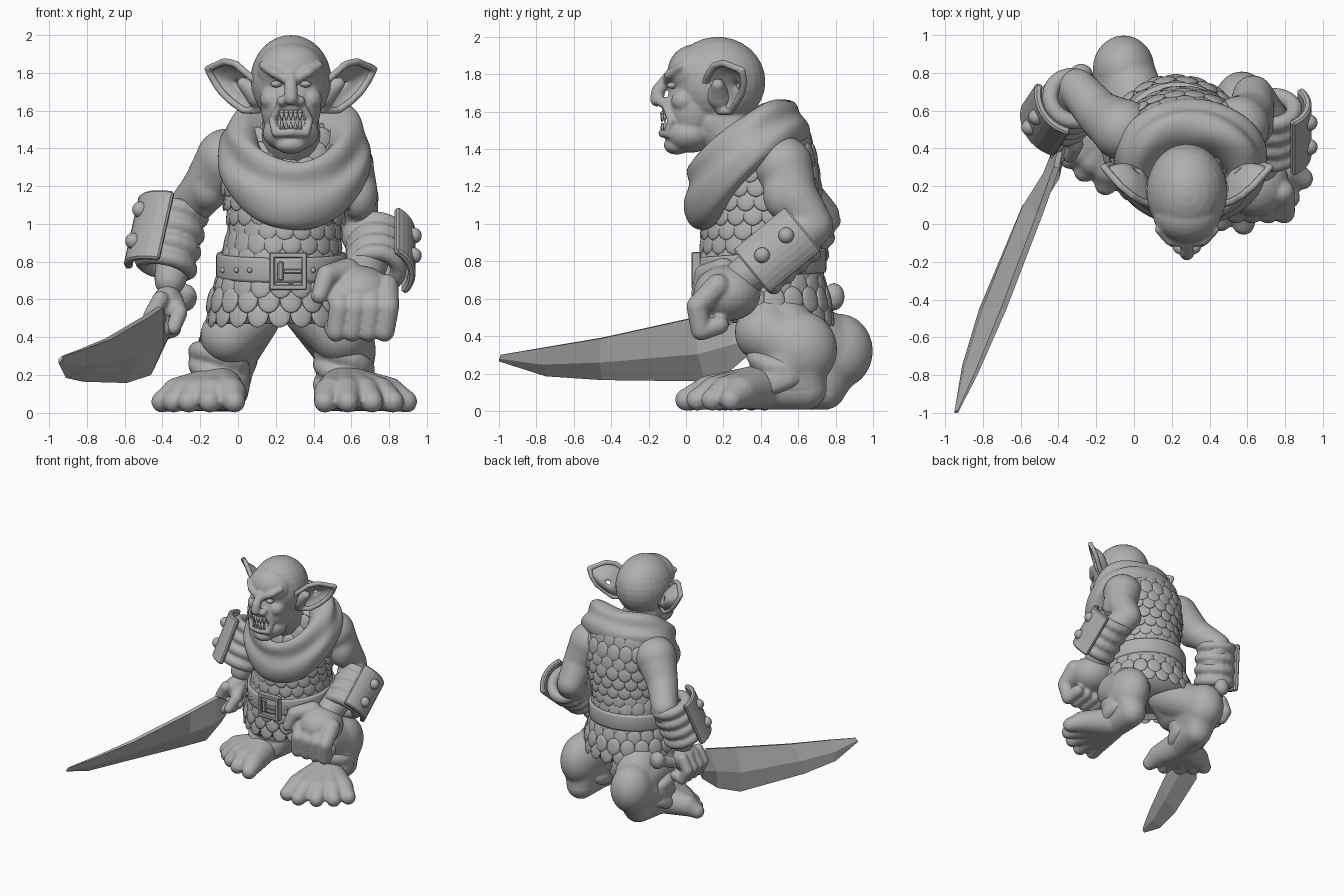
import bpy, bmesh, math
from mathutils import Vector as V, Matrix as M

if "Cube" in bpy.data.objects:
    bpy.data.objects.remove(bpy.data.objects["Cube"], do_unlink=True)
GREY = (0.43, 0.43, 0.43, 1)
mat = bpy.data.materials.new("stone_grey")
mat.use_nodes = True
mat.diffuse_color = GREY
mat.node_tree.nodes["Principled BSDF"].inputs["Base Color"].default_value = GREY

def turn(n):
    return [math.tau * i / n for i in range(n)]

def modify(ob, kind, **settings):
    mod = ob.modifiers.new(kind.title(), kind)
    for key, value in settings.items():
        setattr(mod, key, value)

def finish(name, bm, smooth=True):
    bmesh.ops.recalc_face_normals(bm, faces=bm.faces)
    me = bpy.data.meshes.new(name)
    bm.to_mesh(me)
    bm.free()
    me.materials.append(mat)
    ob = bpy.data.objects.new(name, me)
    bpy.context.collection.objects.link(ob)
    if smooth:
        me.shade_smooth()
    return ob

def bridge(bm, rings, caps=True):
    vs = [[bm.verts.new(p) for p in r] for r in rings]
    n = len(vs[0])
    for a, b in zip(vs, vs[1:]):
        for i in range(n):
            bm.faces.new((a[i], a[(i + 1) % n], b[(i + 1) % n], b[i]))
    if caps:
        bm.faces.new(vs[0])
        bm.faces.new(vs[-1])

def loft(name, rings, caps=False, smooth=True):
    bm = bmesh.new()
    bridge(bm, rings, caps)
    return finish(name, bm, smooth)

def blob(bm, loc, radii, rot=M.Identity(4), seg=16):
    if max(radii) > .13:
        seg = 28
    m = M.Translation(loc) @ rot @ M.Diagonal((*radii, 1))
    rows = seg // 2
    tilts = [.12 + (math.pi - .24) * k / rows for k in range(rows + 1)]
    bridge(bm, [[m @ V((math.sin(t) * math.cos(a), math.sin(t) * math.sin(a), math.cos(t)))
                 for a in turn(seg)] for t in tilts])

def limb(bm, pts):
    """Round-jointed tapered tube through (x, y, z, radius) points."""
    for p in pts:
        blob(bm, p[:3], (p[3],) * 3)
    for p, q in zip(pts, pts[1:]):
        a, b = V(p[:3]), V(q[:3])
        u = (b - a).orthogonal().normalized()
        w = (b - a).normalized().cross(u)
        bridge(bm, [[c + (u * math.cos(t) + w * math.sin(t)) * r for t in turn(20)]
                    for c, r in ((a, p[3]), (b, q[3]))])

def solid(name, tubes=(), balls=(), voxel=0, soften=5):
    """Tubes and blobs, melted into one skin when a voxel size is given."""
    bm = bmesh.new()
    for t in tubes:
        limb(bm, t)
    for b in balls:
        blob(bm, *b)
    ob = finish(name, bm)
    if voxel:
        modify(ob, 'REMESH', mode='VOXEL', voxel_size=voxel, use_smooth_shade=True)
        modify(ob, 'SMOOTH', factor=.5, iterations=soften)

# Torso: stacked ellipses (z, cx, cy, rx, ry)
BODY = [(.47, .22, .43, .35, .34), (.57, .22, .42, .38, .35), (.72, .23, .40, .32, .32),
        (.86, .23, .40, .30, .31), (1.0, .25, .40, .28, .30), (1.2, .26, .42, .33, .29),
        (1.4, .27, .44, .34, .24), (1.54, .28, .44, .2, .17)]

def body_at(z, a, off=0.0):
    lo, hi = next((p, q) for p, q in zip(BODY, BODY[1:]) if z <= q[0])
    cx, cy, rx, ry = V(lo[1:]).lerp(V(hi[1:]), (z - lo[0]) / (hi[0] - lo[0]))
    s, c = math.sin(a), math.cos(a)
    return V((cx + (rx + off) * s, cy - (ry + off) * c, z)), math.atan2(-c / ry, s / rx)

loft("torso", [[body_at(.47 + .053 * k, a)[0] for a in turn(48)] for k in range(21)], True)

# Overlapping armour scales
scales = []
for row in range(13):
    for a in turn(20):
        p, ang = body_at(.52 + .077 * row, a + (row % 2) * math.pi / 20, .004)
        rot = M.Rotation(ang - math.pi / 2, 4, 'Z') @ M.Rotation(.2, 4, 'X')
        scales.append((p, (.06, .015, .07), rot, 12))
solid("armour_scales", balls=scales)

# Belt, studs and buckle
rim = ((-.02, -.065), (.03, -.065), (.035, -.05), (.035, .05), (.03, .065), (-.02, .065))
loft("belt", [[body_at(.78, a, off)[0] + V((0, 0, h - .025 * math.cos(a))) for a in turn(48)]
              for off, h in rim])
solid("belt_studs", balls=[(body_at(.755, a, .035)[0], (.014,) * 3) for a in (-1.1, -.75, -.5, .5)])
bm = bmesh.new()
for x, z, w, h in ((-.085, 0, .03, .2), (.085, 0, .03, .2), (0, -.085, .2, .03), (0, .085, .2, .03),
                   (.025, 0, .1, .025), (-.04, 0, .03, .1)):
    bmesh.ops.create_cube(bm, size=1, matrix=M.Translation((.265 + x, .055, .75 + z)) @ M.Diagonal((w, .05, h, 1)))
modify(finish("belt_buckle", bm, False), 'BEVEL', width=.006)

# Cowl: (front y, front z, back y, back z, half width)
COWL = [(.16, 1.2, .36, 1.45, .16), (.09, 1.3, .4, 1.58, .2), (.03, 1.35, .49, 1.68, .29),
        (-.01, 1.28, .6, 1.66, .36), (.03, 1.2, .6, 1.58, .36), (-.02, 1.14, .66, 1.55, .41),
        (-.01, 1.04, .67, 1.48, .415), (.04, .95, .65, 1.43, .39), (.14, .97, .57, 1.42, .32)]
rings = []
for k, (yf, zf, yb, zb, rx) in enumerate(COWL):
    rings.append([])
    for a in turn(40):
        drape = ((1 + math.cos(a)) / 2) ** 1.6
        fold = .012 * math.sin(4 * a + 2 * k)
        rings[-1].append((.3 + (rx + fold) * math.sin(a), (yf + yb) / 2 - (yb - yf) / 2 * math.cos(a),
                          zb + (zf - zb) * drape + fold))
modify(loft("cowl", rings), 'SUBSURF', levels=2)

# Head
X = .28
tubes = [[(X, .16, 1.55, .15), (X, .34, 1.38, .16)],
         [(X, -.09, 1.79, .03), (X, -.15, 1.71, .036), (X, -.155, 1.665, .038)]]
balls = [((X, .17, 1.76), (.215, .255, .24)), ((X, .05, 1.81), (.18, .15, .15)),
         ((X, .04, 1.62), (.16, .145, .2)), ((X, -.04, 1.615), (.09, .09, .045)),
         ((X, .02, 1.48), (.15, .135, .1)), ((X, -.05, 1.42), (.085, .07, .05))]
for s in (-1, 1):
    tubes += [[(X + s * .025, -.1, 1.765, .025), (X + s * .09, -.09, 1.8, .026), (X + s * .15, -.03, 1.84, .022)],
              [(X + s * .06, -.11, 1.63, .018), (X + s * .1, -.08, 1.55, .02),
               (X + s * .08, -.1, 1.48, .022), (X, -.125, 1.485, .024)]]
    balls += [((X + s * .045, -.12, 1.65), (.032, .04, .03)), ((X + s * .105, -.01, 1.66), (.06, .07, .06))]
solid("head", tubes, balls, .009)
solid("eyes", balls=[((X + s * .078, -.075, 1.74), (.03, .028, .018)) for s in (-1, 1)])
solid("teeth", [[(X + i * .024, -.125 + .004 * i * i, z, .013), (X + i * .024, -.13 + .004 * i * i, z + h, .004)]
                for i in range(-3, 4) for z, h in ((1.59, -.04), (1.5, .055 if abs(i) == 2 else .035))])

# Ears: hollow shell with a rolled rim
EAR = [(.18, .1, 1.75), (.24, .12, 1.8), (.29, .15, 1.845), (.35, .2, 1.86), (.44, .3, 1.82), (.41, .31, 1.76),
       (.37, .3, 1.7), (.32, .27, 1.65), (.25, .24, 1.6), (.17, .18, 1.6)]
for s, side in ((1, "left"), (-1, "right")):
    pts = [V((X + s * x, y, z)) for x, y, z in EAR]
    mid = sum(pts, V((0, 0, 0))) / len(pts)
    bowl = [[p.lerp(mid, t) + V((-s * d / 2, d, 0)) for p in pts]
            for t, d in ((0, 0), (.25, .025), (.5, .04), (.9, .05))]
    modify(loft(side + "_ear_shell", bowl + [[p.lerp(mid, .9) + V((-s * .04, .08, 0)) for p in pts]]
                + [[p.lerp(mid, .4) + V((-s * .03, .06, 0)) for p in pts], pts]), 'SUBSURF', levels=1)
    solid(side + "_ear_rim", [[(*p, .02) for p in pts + pts[:1]],
                              [(X + s * .17, .18, 1.68, .07), (*mid.lerp(pts[0], .4), .035)]], voxel=.01)

# Arms
solid("left_arm", [[(.56, .52, 1.31, .16), (.62, .58, 1.15, .125), (.63, .68, .99, .11),
                    (.7, .54, .88, .125), (.66, .3, .71, .105)]], [((.64, .52, 1.16), (.1, .11, .14))], .014, 8)
solid("right_arm", [[(-.06, .5, 1.34, .165), (-.18, .58, 1.18, .125), (-.3, .72, 1.04, .105),
                     (-.31, .65, .92, .115), (-.36, .56, .7, .085)]], [((-.16, .53, 1.2), (.11, .11, .13))], .014, 8)

# Hands: thumb first, then four fingers
tubes = [[(.58, .2, .75, .07), (.47, .1, .73, .055), (.43, .07, .62, .044)]]
for x in (.53, .615, .7, .785):
    tubes.append([(x, .17, .67, .065), (x + .01, .06, .56, .058), (x - .01, .08, .43, .054),
                  (x - .03, .18, .46, .05)])
solid("left_hand", tubes, [((.64, .22, .63), (.18, .18, .15))], .01)
tubes = [[(-.34, .52, .6, .05), (-.31, .42, .53, .044), (-.34, .36, .45, .038)]]
for y in (.42, .49, .565, .635):
    tubes.append([(-.41, y, .6, .045), (-.46, y, .51, .044), (-.41, y, .42, .043), (-.34, y, .44, .04)])
solid("right_hand", tubes, [((-.37, .54, .57), (.085, .13, .11))], .01)

def bracer(name, p0, p1, out, r):
    """Curved plate with studs over wrapped straps."""
    p0, p1, out = V(p0), V(p1), V(out)
    axis = (p1 - p0).normalized()
    out = (out - axis * out.dot(axis)).normalized()
    def at(t, a, rad):
        return p0.lerp(p1, t) + (out * math.cos(a) + axis.cross(out) * math.sin(a)) * rad
    arc = [-.85 + .17 * i for i in range(11)]
    section = [[at(t, a, r + .02) for a in arc] + [at(t, a, r - .02) for a in arc[::-1]] for t in (0, 1)]
    modify(loft(name + "_plate", section, True, False), 'BEVEL', width=.01, limit_method='ANGLE')
    solid(name + "_studs", balls=[(at(t, -.1, r + .015), (.043,) * 3) for t in (.28, .74)])
    solid(name + "_straps", [[(*at(t, a, r * .64), .044) for a in turn(16) + [0]]
                             for t in (.12, .37, .62, .87)], voxel=.014)

bracer("left_bracer", (.73, .36, .73), (.73, .64, .96), (1, -.1, .1), .19)
bracer("right_bracer", (-.39, .56, .74), (-.31, .68, 1.1), (-.85, -.55, 0), .2)

def leg(name, hip, knee, calf, calf_size, ankle, heel, toes):
    """Leg, ankle wraps and broad toed foot."""
    x, y, z, r = ankle
    solid(name + "_leg", [[hip, knee, (*calf, .16), ankle, heel, (*calf, .16), hip]],
          [(calf, calf_size)], .014, 10)
    solid(name + "_wraps", [[(x + .115 * math.sin(a), y + .13 * math.cos(a),
                              z - .05 + .065 * k + .05 * math.cos(a + k), .052) for a in turn(16) + [0]]
                            for k in range(3)], voxel=.014)
    base = (x, y - .08, .13, .125)
    tubes = [[heel, base]]
    for tx, ty in toes:
        knuckle = (x + (tx - x) * .72, y - .08 + (ty - y + .08) * .72, .1, .09)
        tubes.append([base, knuckle, (tx, ty, .06, .06)])
    solid(name + "_foot", tubes, voxel=.012)

leg("left", (.4, .45, .56, .17), (.54, .42, .42, .16), (.57, .6, .33), (.16, .21, .21),
    (.56, .5, .2, .15), (.56, .64, .12, .115), [(.46, .02), (.58, 0), (.71, .06), (.82, .14), (.89, .24)])
leg("right", (.06, .5, .52, .17), (-.05, .46, .41, .15), (-.055, .82, .32), (.165, .18, .2),
    (-.1, .58, .2, .15), (-.06, .74, .125, .12), [(-.4, .42), (-.34, .35), (-.26, .28), (-.15, .21), (-.02, .18)])

# Sword: blade stations run from guard to tip as (spine, edge, half thickness)
BLADE = [((-.39, .4, .5), (-.41, .36, .32), .035), ((-.41, .3, .56), (-.46, .22, .2), .045),
         ((-.5, .05, .5), (-.59, .1, .158), .045), ((-.69, -.45, .39), (-.82, -.45, .165), .04),
         ((-.83, -.78, .335), (-.91, -.75, .185), .025), ((-.93, -.99, .3), (-.95, -1, .265), .01)]
rings = []
for spine, edge, t in BLADE:
    spine, edge, n = V(spine), V(edge), V((.94, -.33, -.2)) * t
    mid = spine.lerp(edge, .55)
    rings.append([spine + n * .35, mid + n, edge, mid - n, spine - n * .35])
loft("sword_blade", rings, True, False)
solid("sword_grip", [[(-.4, .36, .44, .045), (-.37, .55, .51, .045), (-.28, .76, .6, .05)]],
      [((-.28, .79, .61), (.065, .06, .075))], .012)
